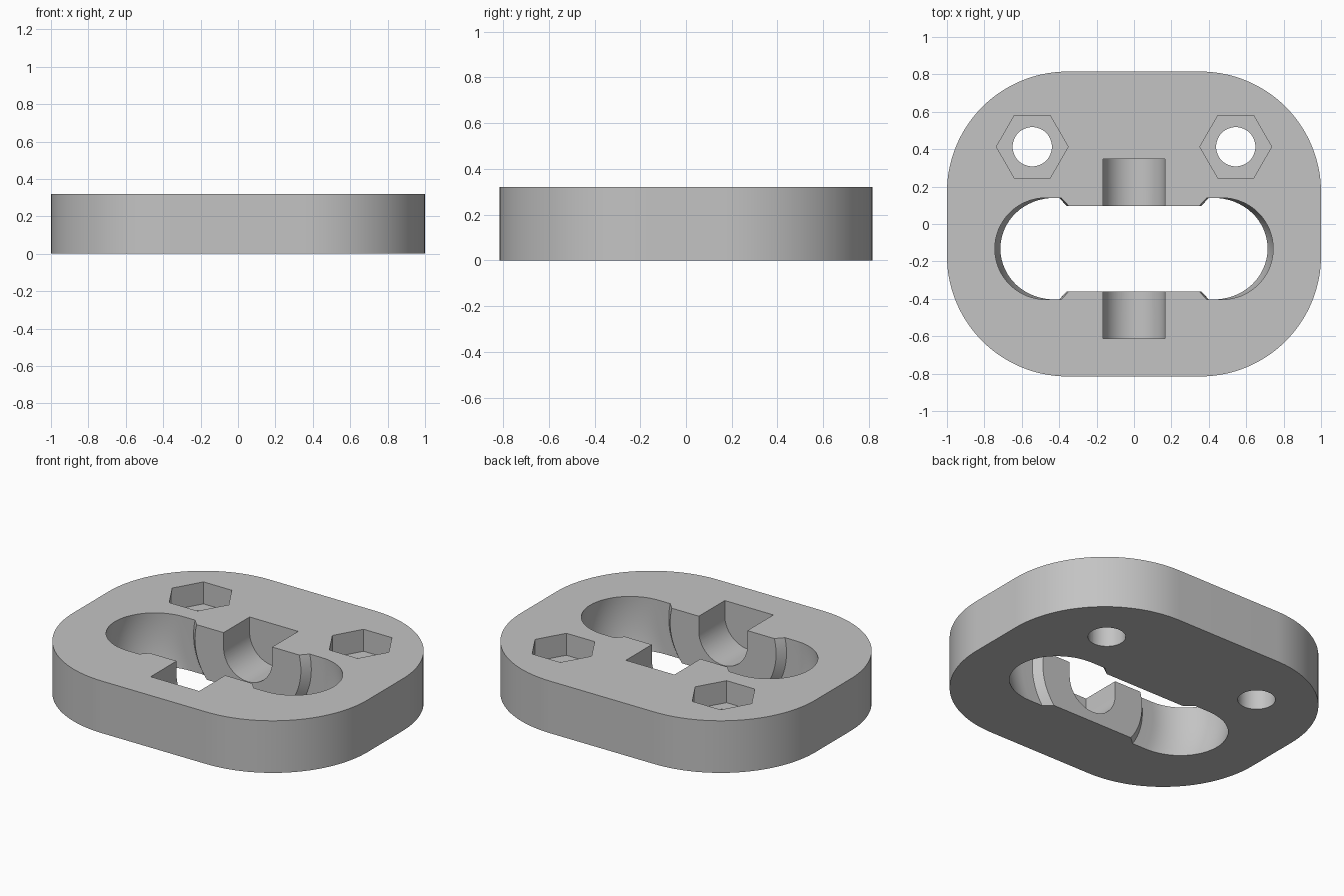
import bpy, bmesh, math
from mathutils import Matrix, Vector

cube = bpy.data.objects.get("Cube")
if cube:
    bpy.data.objects.remove(cube, do_unlink=True)

HEIGHT = 0.32
SLOT_Y = -0.132      # centre line of the slot and cradle
AXIS_Z = 0.228       # height of the axis the slot is turned around

grey = bpy.data.materials.new("plain grey")
grey.use_nodes = True
grey.diffuse_color = (0.55, 0.55, 0.55, 1)
grey.node_tree.nodes["Principled BSDF"].inputs["Base Color"].default_value = grey.diffuse_color


def arc(cx, cy, r, start, end, n):
    """Points on an arc, angles in degrees."""
    angles = [math.radians(start + (end - start) * i / n) for i in range(n + 1)]
    return [(cx + r * math.cos(a), cy + r * math.sin(a)) for a in angles]


def finish(name, bm):
    bmesh.ops.remove_doubles(bm, verts=bm.verts, dist=1e-5)
    bmesh.ops.recalc_face_normals(bm, faces=bm.faces)
    mesh = bpy.data.meshes.new(name)
    bm.to_mesh(mesh)
    bm.free()
    mesh.materials.append(grey)
    obj = bpy.data.objects.new(name, mesh)
    bpy.context.collection.objects.link(obj)
    return obj


def prism(name, outline, low, high, matrix=Matrix()):
    """Closed outline extruded along its local z."""
    bm = bmesh.new()
    face = bm.faces.new([bm.verts.new((x, y, low)) for x, y in outline])
    out = bmesh.ops.extrude_face_region(bm, geom=[face])
    top = [v for v in out["geom"] if isinstance(v, bmesh.types.BMVert)]
    bmesh.ops.translate(bm, verts=top, vec=(0, 0, high - low))
    bm.transform(matrix)
    return finish(name, bm)


def lathe(name, profile, steps, matrix):
    """Profile of (radius, y) points turned around the y axis."""
    bm = bmesh.new()
    verts = [bm.verts.new((r, y, 0)) for r, y in profile]
    edges = [bm.edges.new(pair) for pair in zip(verts, verts[1:])]
    bmesh.ops.spin(bm, geom=verts + edges, cent=(0, 0, 0), axis=(0, 1, 0),
                   angle=math.tau, steps=steps)
    bm.transform(matrix)
    return finish(name, bm)


# Plate with large rounded corners
R, CX, CY = 0.645, 0.355, 0.17
outline = []
for i, (sx, sy) in enumerate([(1, 1), (-1, 1), (-1, -1), (1, -1)]):
    outline += arc(sx * CX, sy * CY, R, 90 * i, 90 * i + 90, 32)
plate = prism("plate", outline, 0, HEIGHT)

# Slot: a turned dumbbell, with a thin chamfered hub and a thick round rim
half = [(0, 0.228), (0.36, 0.228), (0.40, 0.272)] + arc(0.478, 0, 0.272, 90, 0, 16)
profile = half + [(r, -y) for r, y in reversed(half[:-1])]
cutters = [lathe("slot_cutter", profile, 128, Matrix.Translation((0, SLOT_Y, AXIS_Z)))]

# Round-bottomed cradle across the slot, open at the top
cradle = arc(0, AXIS_Z, 0.165, 180, 360, 40) + [(0.165, 0.5), (-0.165, 0.5)]
upright = Matrix.Translation((0, SLOT_Y, 0)) @ Matrix.Rotation(math.pi / 2, 4, "X")
cutters.append(prism("cradle_cutter", cradle, -0.48, 0.48, upright))

# Hexagonal nut recesses with bolt holes
for side in (-1, 1):
    cx, cy = side * 0.544, 0.413
    cutters.append(prism("nut_cutter", arc(cx, cy, 0.192, 0, 360, 6)[:-1], 0.185, 0.5))
    cutters.append(prism("bolt_cutter", arc(cx, cy, 0.105, 0, 360, 48)[:-1], -0.1, 0.4))

# Cut everything out of the plate
bpy.context.view_layer.objects.active = plate
plate.select_set(True)
for cutter in cutters:
    mod = plate.modifiers.new(cutter.name, "BOOLEAN")
    mod.operation = "DIFFERENCE"
    mod.solver = "EXACT"
    mod.object = cutter
    bpy.ops.object.modifier_apply(modifier=mod.name)
    bpy.data.objects.remove(cutter, do_unlink=True)

bpy.ops.object.shade_smooth_by_angle(angle=math.radians(25))
